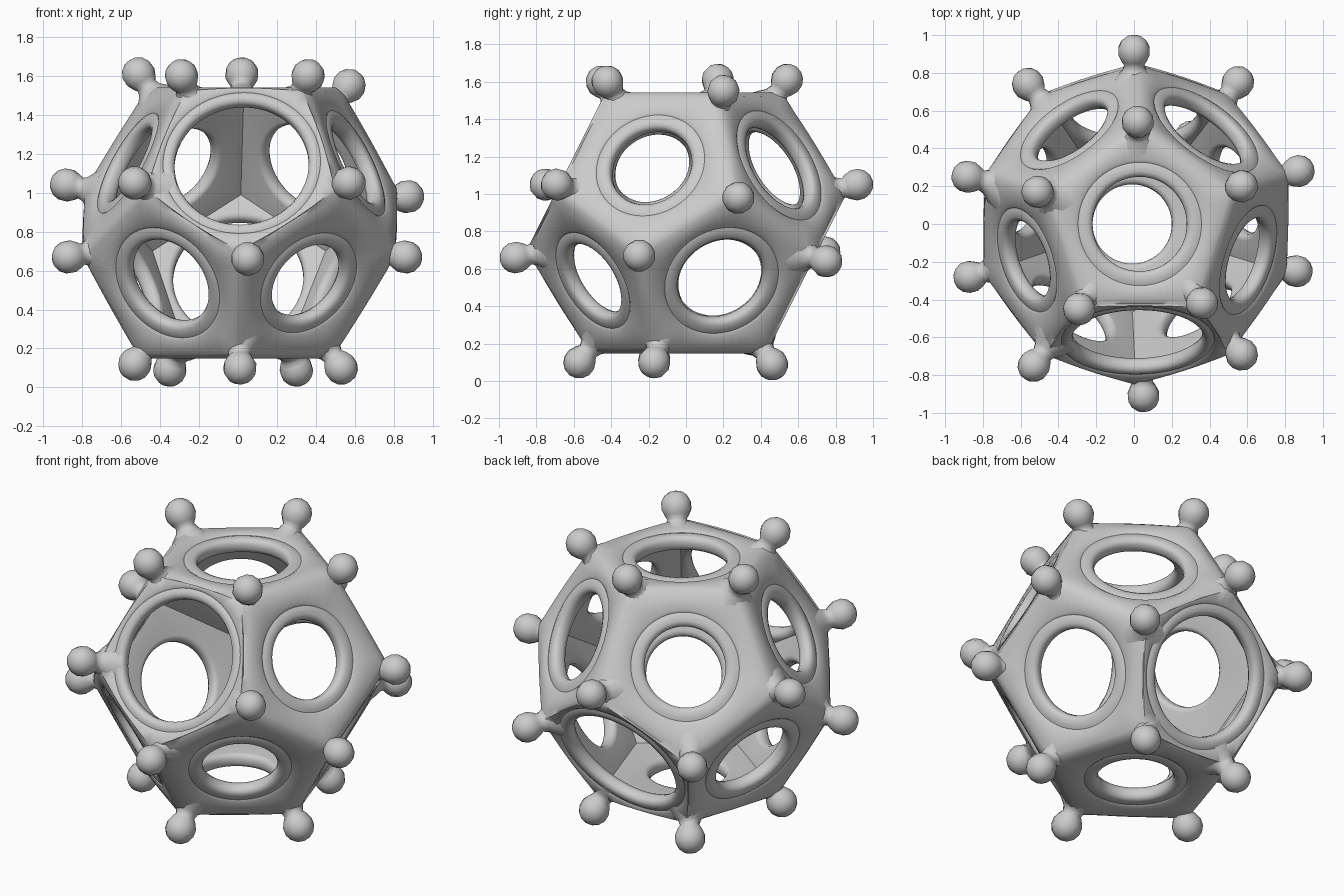
import bpy, bmesh
from math import sin, cos, pi, radians, sqrt, atan
from mathutils import Vector

if "Cube" in bpy.data.objects:
    bpy.data.objects.remove(bpy.data.objects["Cube"])

CENTRE = Vector((0.01, 0, 0.845))
R = 0.877                # corner distance of the shell
H = R / 1.2584           # face distance
WALL = 0.085
SEG = 12                 # divisions per pentagon edge


def polar(rho, deg, z):
    return Vector((rho * cos(radians(deg)), rho * sin(radians(deg)), z))


def place(p):
    # slight lean of the hand-made casting
    return CENTRE + p + Vector((0.03 * p.z, 0, 0))


def finish(bm, name, angle):
    bmesh.ops.recalc_face_normals(bm, faces=bm.faces)
    me = bpy.data.meshes.new(name)
    bm.to_mesh(me)
    bm.free()
    ob = bpy.data.objects.new(name, me)
    bpy.context.collection.objects.link(ob)
    bpy.ops.object.select_all(action='DESELECT')
    ob.select_set(True)
    bpy.context.view_layer.objects.active = ob
    bpy.ops.object.shade_smooth_by_angle(angle=radians(angle))
    return ob


def bridge(bm, a, b):
    n = len(a)
    for i in range(n):
        j = (i + 1) % n
        bm.faces.new((a[i], a[j], b[j], b[i]))


# Dodecahedron corners: top, upper middle, lower middle, bottom rings
corners = []
for rho, z, start in ((.607, .795, 90), (.982, .188, 90), (.982, -.188, 270), (.607, -.795, 270)):
    corners += [polar(rho * R, start + 72 * k, z * R) for k in range(5)]

# Hole radius for each face direction: (azimuth, radius)
upper = {270: .345, 342: .225, 54: .25, 126: .225, 198: .21}
lower = {90: .335, 18: .24, 162: .235, 234: .24, 306: .21}
el = atan(0.5)
faces = [(Vector((0, 0, 1)), .25), (Vector((0, 0, -1)), .21)]
faces += [(polar(cos(el), a, sin(el)), r) for a, r in upper.items()]
faces += [(polar(cos(el), a, -sin(el)), r) for a, r in lower.items()]

# Hollow shell: every face runs from its pentagon through the hole to the inside
bm = bmesh.new()
for n, r in faces:
    near = sorted(corners, key=lambda p: -p.dot(n))[:5]
    u = (near[0] - n * near[0].dot(n)).normalized()
    v = n.cross(u)
    pent = [polar(R * .607, 72 * k, 0) for k in range(5)]
    edge = []
    for k in range(5):
        for j in range(SEG):
            edge.append(pent[k].lerp(pent[(k + 1) % 5], j / SEG))
    g = min(.09, .415 - r)          # distance of the turned groove from the hole
    full = [(e, 0) for e in edge]

    def circle(rad, depth):
        return [(e.normalized() * rad, depth) for e in edge]

    def world(ring, scale=1.0):
        return [bm.verts.new(place((u * p.x + v * p.y + n * (H - d)) * scale)) for p, d in ring]

    soft = [(e.lerp(e.normalized() * (r + g), .22), 0) for e in edge]
    rings = [world(full, .982), world(soft)]
    for rad, dep in ((r + g, 0), (r + g * .85, .009), (r + g * .65, .003), (r + .028, .002),
                     (r + .009, .010), (r, .028), (r, WALL - .025), (r + .012, WALL - .004),
                     (r + .03, WALL)):
        rings.append(world(circle(rad, dep)))
    rings.append(world(full, 1 - WALL / H))
    for a, b in zip(rings, rings[1:]):
        bridge(bm, a, b)
bmesh.ops.remove_doubles(bm, verts=bm.verts, dist=0.002)
finish(bm, "hollow_shell", 50)

# Knob centres, in the order of the corner rings
knobs = [
    (.02, .54, 1.61), (-.51, .17, 1.61), (-.29, -.45, 1.60), (.36, -.42, 1.60), (.57, .20, 1.55),
    (0, .915, 1.05), (-.88, .25, 1.04), (-.53, -.75, 1.05), (.57, -.69, 1.05), (.87, .28, .98),
    (.05, -.91, .66), (.86, -.25, .67), (.55, .75, .64), (-.56, .74, .69), (-.87, -.28, .67),
    (.01, -.57, .10), (.53, -.17, .10), (.30, .46, .09), (-.35, .46, .09), (-.53, -.17, .12)]

# Knobs: lathed ball with a flared neck sunk into each corner
ball = .087
profile = [(.135, -.185), (.095, -.135), (.066, -.105), (.054, -.075)]
profile += [(ball * cos(radians(a)), ball * sin(radians(a))) for a in (-38, -12, 15, 40, 65)]
for i, c in enumerate(knobs):
    c = Vector(c)
    axis = (c - place(corners[i] * .3)).normalized()
    u = axis.orthogonal().normalized()
    v = axis.cross(u)
    bm = bmesh.new()
    rings = []
    for rad, h in profile:
        rings.append([bm.verts.new(c + axis * h + (u * cos(t) + v * sin(t)) * rad)
                      for t in (2 * pi * k / 12 for k in range(12))])
    for a, b in zip(rings, rings[1:]):
        bridge(bm, a, b)
    tip = bm.verts.new(c + axis * ball)
    for k in range(12):
        bm.faces.new((rings[-1][k], rings[-1][(k + 1) % 12], tip))
    finish(bm, f"corner_knob_{i + 1}", 60)
